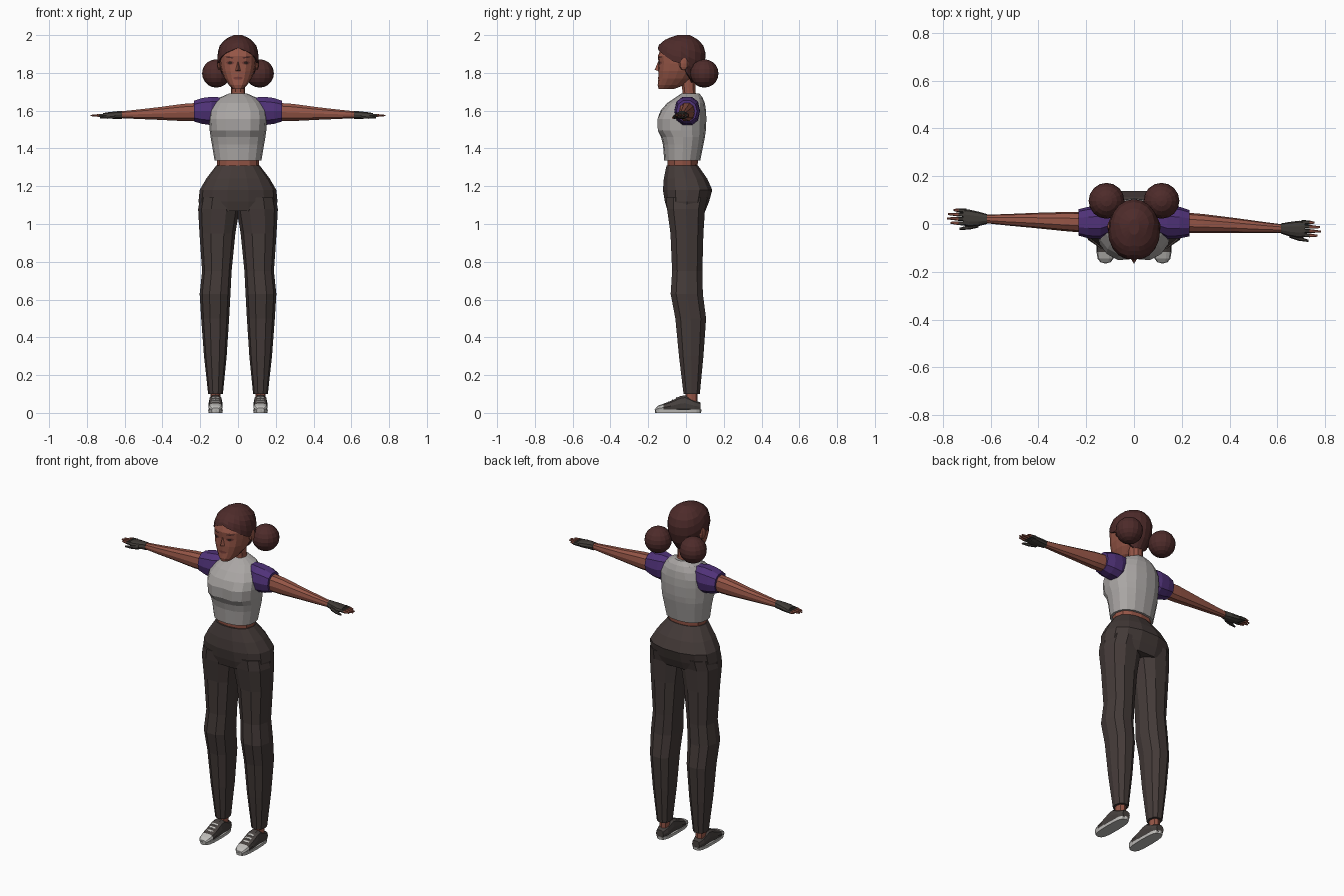
import bpy, bmesh, math
from mathutils import Vector
from mathutils.bvhtree import BVHTree

if "Cube" in bpy.data.objects:
    bpy.data.objects.remove(bpy.data.objects["Cube"])


def mat(name, r, g, b):
    m = bpy.data.materials.new(name)
    m.diffuse_color = (r, g, b, 1)
    m.use_nodes = True
    m.node_tree.nodes["Principled BSDF"].inputs["Base Color"].default_value = m.diffuse_color
    return m


HAIR = mat("hair_brown", .075, .024, .023)
SKIN = mat("skin", .30, .092, .062)
SHIRT = mat("shirt_grey", .40, .38, .37)
PURPLE = mat("sleeve_purple", .08, .032, .19)
PANTS = mat("trouser_charcoal", .058, .043, .040)
GLOVE = mat("glove_grey", .050, .044, .038)
SHOE = mat("shoe_grey", .064, .054, .050)
WHITE = mat("rubber_white", .52, .51, .49)
EYE = mat("eye_dark", .03, .015, .012)
LIP = mat("lip", .17, .045, .037)


def finish(name, bm, *mats, rule=None):
    bmesh.ops.recalc_face_normals(bm, faces=bm.faces)
    if rule:
        for f in bm.faces:
            f.material_index = rule(f.calc_center_median())
    me = bpy.data.meshes.new(name)
    bm.to_mesh(me)
    bm.free()
    for m in mats:
        me.materials.append(m)
    ob = bpy.data.objects.new(name, me)
    bpy.context.collection.objects.link(ob)
    return ob


def skin_rings(rings, cap=True):
    """Bridge rings of points into a closed tube."""
    bm = bmesh.new()
    vs = [[bm.verts.new(p) for p in r] for r in rings]
    n = len(vs[0])
    for a, b in zip(vs, vs[1:]):
        for i in range(n):
            j = (i + 1) % n
            bm.faces.new((a[i], a[j], b[j], b[i]))
    if cap:
        bm.faces.new(vs[0])
        bm.faces.new(vs[-1])
    return bm


def loft(axis, sections, n=12, p=2.3, side=1):
    """Sections: (position on axis, a0, a1, b0, b1) of rounded outlines."""
    rings = []
    for t, a0, a1, b0, b1 in sections:
        ring = []
        for i in range(n):
            w = 2 * math.pi * i / n
            c, s = math.cos(w), math.sin(w)
            a = (a0 + a1) / 2 + (a1 - a0) / 2 * math.copysign(abs(c) ** (2 / p), c)
            b = (b0 + b1) / 2 + (b1 - b0) / 2 * math.copysign(abs(s) ** (2 / p), s)
            x, y, z = {'x': (t, a, b), 'y': (a, t, b), 'z': (a, b, t)}[axis]
            ring.append((x * side, y, z))
        rings.append(ring)
    return skin_rings(rings)


def sym(sections):
    """Sections given as (z, half width, y front, y back)."""
    return [(z, -w, w, f, b) for z, w, f, b in sections]


def ball(name, m, loc, scale, u=16, v=10):
    bm = bmesh.new()
    bmesh.ops.create_uvsphere(bm, u_segments=u, v_segments=v, radius=1)
    for vert in bm.verts:
        vert.co = Vector(loc) + Vector(a * b for a, b in zip(vert.co, scale))
    return finish(name, bm, m)


# Torso: hips, midriff, cropped shirt, neck
finish("hips", loft('z', sym([(1.07, .2, -.10, .105), (1.12, .209, -.115, .125),
       (1.18, .203, -.125, .142), (1.24, .168, -.12, .115), (1.31, .115, -.105, .065)]), 14), PANTS)
finish("midriff", loft('z', sym([(1.28, .108, -.095, .06), (1.37, .115, -.1, .065)])), SKIN)
shirt = loft('z', sym([(1.335, .124, -.115, .075), (1.42, .138, -.122, .092),
             (1.46, .145, -.132, .1), (1.495, .15, -.158, .105), (1.555, .154, -.16, .108),
             (1.6, .15, -.135, .106), (1.64, .125, -.1, .1), (1.67, .095, -.055, .087),
             (1.692, .045, -.022, .07)]), 16)
for v in shirt.verts:  # dip between the two sides of the chest
    if abs(v.co.x) < .02 and v.co.y < 0 and 1.47 < v.co.z < 1.58:
        v.co.y += .014
finish("shirt", shirt, SHIRT)
finish("neck", loft('z', sym([(1.66, .042, -.02, .06), (1.7, .037, -.02, .052),
       (1.78, .038, -.03, .05)]), 10), SKIN)

# Head
head_bm = loft('z', sym([(1.716, .028, -.145, -.06), (1.735, .048, -.15, -.01),
               (1.77, .072, -.146, .03), (1.81, .088, -.147, .06), (1.85, .096, -.145, .08),
               (1.89, .097, -.149, .085), (1.94, .084, -.128, .07), (1.96, .06, -.09, .04)]), 16, 2.4)
bmesh.ops.recalc_face_normals(head_bm, faces=head_bm.faces)
head_tree = BVHTree.FromBMesh(head_bm)
finish("head", head_bm, SKIN)


def face_patch(name, m, cx, cz, w, h, off=.003, n=8, tilt=0):
    """Thin plate laid onto the front of the face."""
    bm = bmesh.new()

    def put(x, z):
        hit = head_tree.ray_cast(Vector((x, -1, z)), Vector((0, 1, 0)))[0]
        return bm.verts.new((x, hit.y - off, z))
    mid = put(cx, cz)
    rim = []
    for i in range(n):
        a = 2 * math.pi * i / n
        rim.append(put(cx + w * math.cos(a), cz + h * math.sin(a) + tilt * math.cos(a)))
    for i in range(n):
        bm.faces.new((mid, rim[i], rim[(i + 1) % n]))
    finish(name, bm, m)


# Face details
for s, tag in ((-1, "left"), (1, "right")):
    face_patch("eye_" + tag, LIP, s * .042, 1.853, .021, .010)
    face_patch("iris_" + tag, EYE, s * .042, 1.853, .011, .008, .005)
    face_patch("brow_" + tag, HAIR, s * .045, 1.882, .024, .004, tilt=s * .003)
    ball("ear_" + tag, SKIN, (s * .1, -.012, 1.85), (.012, .026, .036), 8, 6)
face_patch("mouth", LIP, 0, 1.772, .026, .008)
nose = bmesh.new()
tip = [nose.verts.new(c) for c in ((0, -.144, 1.868), (-.017, -.14, 1.808),
                                   (.017, -.14, 1.808), (0, -.166, 1.816))]
for f in ((0, 1, 3), (0, 3, 2), (1, 2, 3), (0, 2, 1)):
    nose.faces.new([tip[i] for i in f])
finish("nose", nose, SKIN)


def interp(table, x):
    for a, b in zip(table, table[1:]):
        if x <= b[0]:
            k = max(0, (x - a[0]) / (b[0] - a[0]))
            return [p + (q - p) * k for p, q in zip(a[1:], b[1:])]
    return table[-1][1:]


# Hair cap: outline by height, hairline by angle from the front
OUTLINE = [(1.74, .06, -.1, .045), (1.8, .092, -.14, .085), (1.85, .108, -.156, .1),
           (1.9, .11, -.158, .105), (1.95, .095, -.143, .09), (1.98, .066, -.105, .06),
           (2.0, .022, -.045, .02)]
HAIRLINE = [(0, 1.932), (45, 1.9), (65, 1.865), (90, 1.85), (110, 1.79), (140, 1.75), (180, 1.745)]
N = 20
rings = []
for k in range(-1, 8):
    t = math.sin(max(k, 0) / 7 * math.pi / 2)
    ring = []
    for i in range(N):
        deg = 360 * i / N
        a = math.radians(deg)
        low = interp(HAIRLINE, min(deg, 360 - deg))[0]
        z = low + (2.0 - low) * t
        w, f, b = interp(OUTLINE, z)
        g = .86 if k < 0 else 1  # inner lip
        ring.append((w * math.sin(a) * g,
                     (f + b) / 2 - (b - f) / 2 * math.cos(a) * g, z))
    rings.append(ring)
bm = skin_rings(rings, False)
bm.verts.ensure_lookup_table()
bm.faces.new(bm.verts[-N:])
finish("hair_cap", bm, HAIR)

# Mirrored parts
for s, tag in ((-1, "left"), (1, "right")):
    ball("hair_bun_" + tag, HAIR, (s * .115, .097, 1.797), (.075, .075, .075))

    # Trouser leg
    finish("leg_" + tag, loft('z', [(.10, .08, .158, -.015, .075), (.3, .06, .18, -.04, .095),
           (.5, .047, .195, -.06, .11), (.63, .04, .203, -.085, .093), (.75, .034, .19, -.077, .09),
           (.95, .014, .204, -.086, .096), (1.08, -.008, .211, -.105, .105),
           (1.14, -.005, .2, -.11, .12)], 10, side=s), PANTS)

    # Sleeve, arm, glove and fingers; both arms swing slightly one way
    def swing(sections):
        return [(x, a - s * .02 * max(0, x - .2) / .42, b - s * .02 * max(0, x - .2) / .42, c, d)
                for x, a, b, c, d in sections]
    finish("sleeve_" + tag, loft('x', swing([(.085, -.03, .06, 1.55, 1.672),
           (.14, -.062, .075, 1.52, 1.677), (.19, -.06, .072, 1.527, 1.67),
           (.232, -.05, .06, 1.54, 1.655)]), 10, side=s), PURPLE)
    finish("arm_" + tag, loft('x', swing([(.19, -.038, .05, 1.543, 1.645),
           (.29, -.034, .046, 1.543, 1.638), (.42, -.027, .036, 1.55, 1.62),
           (.53, -.022, .026, 1.555, 1.607), (.63, -.016, .018, 1.56, 1.596)]), 10, side=s), SKIN)
    finish("glove_" + tag, loft('x', swing([(.615, -.02, .022, 1.556, 1.6),
           (.65, -.03, .03, 1.556, 1.597), (.69, -.036, .037, 1.557, 1.592),
           (.715, -.03, .037, 1.562, 1.588)]), 10, side=s), GLOVE)
    for i, end in enumerate((.768, .782, .778, .755)):
        y = -.022 + i * .018
        finish("finger_%d_%s" % (i + 1, tag), loft('x', swing([
            (.70, y - .009, y + .009, 1.566, 1.585), (.735, y - .008, y + .008, 1.566, 1.583),
            (end, y - .004, y + .004, 1.571, 1.578)]), 6, side=s),
            GLOVE, SKIN, rule=lambda c: int(abs(c.x) > .725))
    finish("thumb_" + tag, loft('x', swing([(.65, -.036, -.012, 1.558, 1.585),
           (.69, -.047, -.028, 1.556, 1.576), (.73, -.05, -.041, 1.558, 1.567)]), 6, side=s),
           GLOVE, SKIN, rule=lambda c: int(abs(c.x) > .72))

    # Ankle, shoe with pale toe cap, sole, laces
    finish("ankle_" + tag, loft('z', [(.05, .092, .146, -.005, .06),
           (.13, .094, .146, .0, .062)], 8, side=s), SKIN)
    c = .119
    finish("shoe_" + tag, loft('y', [(y, c - w, c + w, .008, h) for y, w, h in (
           (.078, .024, .056), (.045, .034, .068), (-.005, .036, .095), (-.03, .037, .09),
           (-.08, .038, .064), (-.118, .038, .05), (-.145, .033, .04), (-.162, .02, .026))],
           10, 2.8, s), SHOE, WHITE, rule=lambda q: int(q.y < -.118))
    finish("sole_" + tag, loft('z', [(0, c - .037, c + .037, -.163, .08),
           (.018, c - .039, c + .039, -.166, .082)], 16, 3, s), WHITE)
    for i in range(3):
        y, z = -.05 - i * .022, .081 - i * .0115
        finish("lace_%d_%s" % (i + 1, tag), loft('y', [(y - .004, c - .02, c + .02, z - .005, z - .001),
               (y + .004, c - .02, c + .02, z - .001, z + .004)], 4, 6, s), WHITE)
